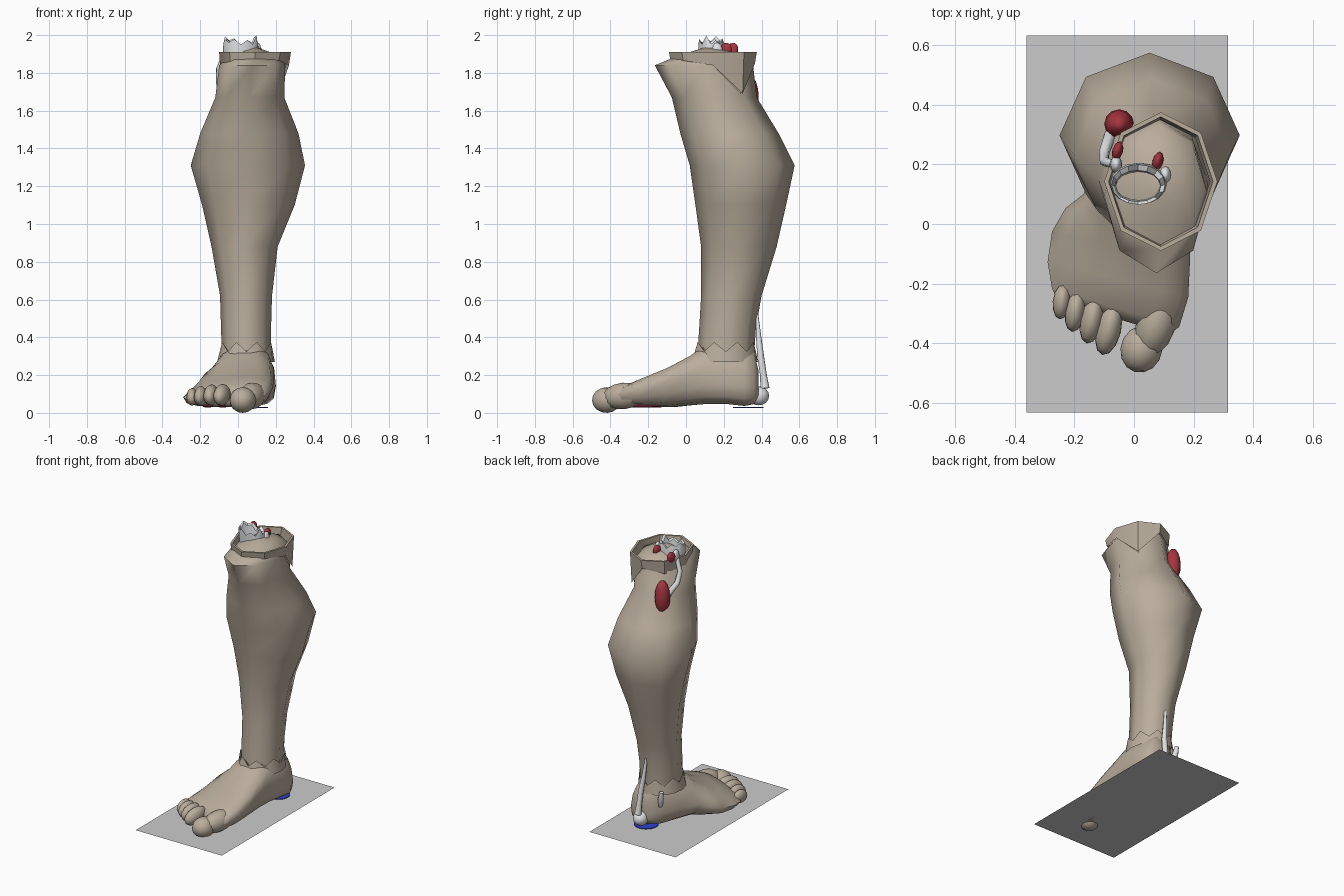
import bpy, bmesh, math, random
from mathutils import Vector

random.seed(4)
if bpy.data.objects.get("Cube"):
    bpy.data.objects.remove(bpy.data.objects["Cube"])


def material(name, r, g, b):
    m = bpy.data.materials.new(name)
    m.use_nodes = True
    m.diffuse_color = (r, g, b, 1)
    m.node_tree.nodes["Principled BSDF"].inputs["Base Color"].default_value = (r, g, b, 1)
    return m


SKIN = material("skin", 0.49, 0.42, 0.335)
BONE = material("bone", 0.75, 0.76, 0.77)
MUSCLE = material("muscle red", 0.38, 0.035, 0.05)
FLOOR = material("floor grey", 0.6, 0.6, 0.6)
BLUE = material("marker blue", 0.03, 0.05, 0.6)


def finish(name, bm, mat, angle=60):
    bmesh.ops.recalc_face_normals(bm, faces=bm.faces)
    me = bpy.data.meshes.new(name)
    bm.to_mesh(me)
    bm.free()
    ob = bpy.data.objects.new(name, me)
    bpy.context.collection.objects.link(ob)
    me.materials.append(mat)
    bpy.ops.object.select_all(action="DESELECT")
    ob.select_set(True)
    bpy.context.view_layer.objects.active = ob
    bpy.ops.object.shade_smooth_by_angle(angle=math.radians(angle))
    return ob


def loft(name, rings, mat, caps=(True, True), angle=60):
    bm = bmesh.new()
    vs = [[bm.verts.new(p) for p in r] for r in rings]
    n = len(rings[0])
    for a, b in zip(vs, vs[1:]):
        for i in range(n):
            j = (i + 1) % n
            bm.faces.new((a[i], a[j], b[j], b[i]))
    if caps[0]:
        bm.faces.new(vs[0])
    if caps[1]:
        bm.faces.new(vs[-1])
    return finish(name, bm, mat, angle)


def power(v, e):
    return math.copysign(abs(v) ** e, v)


def oval(xl, xr, yf, yb, n, z, e=1.0):
    """Horizontal ring from its four extremes; z is a number or a function of the index."""
    cx, cy = (xl + xr) / 2, (yf + yb) / 2
    pts = []
    for i in range(n):
        a = math.tau * i / n
        pts.append((cx + (xr - xl) / 2 * power(math.cos(a), e),
                    cy + (yb - yf) / 2 * power(math.sin(a), e),
                    z(i) if callable(z) else z))
    return pts


def ellipsoid(name, centre, size, mat, direction=None, segs=12):
    bm = bmesh.new()
    bmesh.ops.create_uvsphere(bm, u_segments=segs, v_segments=8, radius=1)
    for v in bm.verts:
        v.co = Vector(v.co) * Vector(size)
    if direction:
        q = Vector((0, -1, 0)).rotation_difference(Vector(direction))
        bmesh.ops.rotate(bm, verts=bm.verts, matrix=q.to_matrix(), cent=(0, 0, 0))
    bmesh.ops.translate(bm, verts=bm.verts, vec=centre)
    return finish(name, bm, mat, 80)


def strand(name, points, mat):
    """Tapered flexible tube; each point is x, y, z, radius."""
    cu = bpy.data.curves.new(name, "CURVE")
    cu.dimensions = "3D"
    cu.bevel_depth = 1
    cu.bevel_resolution = 2
    cu.use_fill_caps = True
    cu.materials.append(mat)
    sp = cu.splines.new("POLY")
    sp.points.add(len(points) - 1)
    for p, (x, y, z, r) in zip(sp.points, points):
        p.co = (x, y, z, 1)
        p.radius = r
    ob = bpy.data.objects.new(name, cu)
    bpy.context.collection.objects.link(ob)


# Lower leg: height, left, right, front, back; closed by a shallow dome
leg = [(0.3, -.085, .175, .06, .36), (0.45, -.09, .175, .07, .37),
       (0.62, -.095, .18, .08, .40), (0.88, -.14, .21, .08, .48),
       (1.1, -.19, .30, .05, .53), (1.31, -.25, .355, .02, .575),
       (1.48, -.2, .32, -.03, .49), (1.67, -.12, .245, -.075, .375),
       (1.84, -.10, .25, -.165, .355), (1.875, -.06, .24, -.08, .33),
       (1.91, .0, .17, .02, .25), (1.935, .07, .1, .1, .15)]
loft("lower_leg", [oval(l, r, f, b, 8, z) for z, l, r, f, b in leg], SKIN, angle=75)

# Torn skin rim around the knee, hanging lowest at the inner back corner
hang = [1.84, 1.69, 1.85, 1.82, 1.84, 1.86, 1.85, 1.865]
loft("knee_skin_rim",
     [oval(-.095, .27, -.08, .365, 8, lambda i: hang[i]),
      oval(-.1, .28, -.09, .375, 8, 1.91),
      oval(-.085, .265, -.075, .36, 8, 1.91),
      oval(-.08, .255, -.065, .35, 8, lambda i: hang[i])], SKIN, (False, False), 40)

# Foot: centre y, slant, outer x, inner x, sole, top, ridge x
foot = [(-.335, -.3, -.255, .11, .05, .11, -.02), (-.30, -.3, -.275, .14, .035, .15, 0),
        (-.2, -.25, -.29, .16, .03, .19, .03), (-.08, -.2, -.275, .16, .03, .24, .05),
        (.03, -.1, -.23, .17, .04, .305, .05), (.1, 0, -.17, .185, .045, .36, .05),
        (.22, 0, -.12, .2, .045, .36, .05), (.31, 0, -.06, .2, .035, .35, .06),
        (.36, 0, -.02, .18, .045, .33, .07), (.385, 0, .03, .14, .08, .22, .08)]


def foot_ring(y, slant, xl, xr, z0, z1, ridge):
    cx, zc = (xl + xr) / 2, z0 + (z1 - z0) * .33
    pts = []
    for i in range(14):
        a = math.tau * i / 14
        c, s = power(math.cos(a), .85), math.sin(a)
        x = cx + (xr - xl) / 2 * c + (ridge - cx) * max(0, s)
        z = zc + ((z1 - zc) * s if s > 0 else (zc - z0) * power(s, .6))
        pts.append((x, y + slant * x, z))
    return pts


loft("foot", [foot_ring(*f) for f in foot], SKIN, angle=75)

# Jagged cuff where the foot skin meets the leg
loft("ankle_cuff",
     [oval(-.11, .195, .03, .38, 16, .27),
      oval(-.095, .185, .05, .37, 16, lambda i: .325 + .05 * (i % 2)),
      oval(-.08, .17, .065, .355, 16, .32)], SKIN, (False, False), 40)

# Toes: x, y, z, half width, half length, half height, sideways lean
toes = [(-.243, -.262, .085, .03, .06, .045, -.1), (-.198, -.295, .09, .034, .07, .05, -.15),
        (-.143, -.325, .095, .038, .08, .053, -.2), (-.085, -.355, .095, .042, .09, .055, -.25)]
for i, (x, y, z, w, l, h, lean) in enumerate(toes):
    ellipsoid(f"small_toe_{i + 1}", (x, y, z), (w, l, h), SKIN, (-lean * -1, -1, -.25))
ellipsoid("big_toe_base", (.075, -.33, .09), (.068, .12, .07), SKIN, (-.3, -1, -.1))
ellipsoid("big_toe_tip", (.025, -.42, .068), (.07, .08, .068), SKIN, (-.3, -1, -.05), 14)

# Broken shin bone: hollow tube with a splintered top
splinter = [random.uniform(1.945, 1.975) + .025 * (i % 2) for i in range(16)]
loft("shin_bone",
     [oval(-.06, .09, .08, .2, 16, 1.75), oval(-.08, .11, .065, .205, 16, 1.93),
      oval(-.075, .105, .065, .2, 16, lambda i: splinter[i]),
      oval(-.065, .09, .075, .18, 16, lambda i: splinter[i] - .01),
      oval(-.06, .085, .08, .175, 16, 1.9)], BONE, (True, False), 30)
for name, x, y in (("shin_knob_inner", .105, .165), ("shin_knob_outer", -.06, .2)):
    ellipsoid(name, (x, y, 1.91), (.02, .03, .05), BONE)

# Thin calf bone head at the outer side of the knee
strand("calf_bone", [(-.05, .31, 1.62, .012), (-.08, .3, 1.7, .02), (-.1, .24, 1.75, .018),
                     (-.1, .21, 1.82, .016), (-.07, .2, 1.9, .014)], BONE)

# Muscles showing at the back of the knee
ellipsoid("knee_muscle", (-.05, .335, 1.67), (.05, .05, .12), MUSCLE)
for name, x, y in (("muscle_stump_outer", -.055, .245), ("muscle_stump_inner", .08, .21)):
    ellipsoid(name, (x, y, 1.92), (.018, .032, .04), MUSCLE, (-.3, -1, .3))

# Heel tendon and heel bone
strand("heel_tendon", [(.05, .375, .52, .008), (.06, .385, .4, .014), (.075, .395, .3, .018),
                       (.08, .41, .2, .018), (.085, .418, .13, .024)], BONE)
ellipsoid("heel_bone", (.085, .385, .09), (.05, .055, .05), BONE)
strand("ankle_bone_edge", [(-.06, .36, .3, .014), (-.05, .355, .24, .02),
                           (-.04, .345, .19, .012)], BONE)

# Sole muscles under the ball of the foot
for i, x in enumerate((-.16, -.08, .0, .08)):
    ellipsoid(f"sole_muscle_{i + 1}", (x, -.22 - .2 * x, .037), (.03, .1, .009), MUSCLE)

# Heel marker disc and ground sheet
loft("heel_marker", [oval(.0, .16, .25, .41, 24, z) for z in (.027, .032)], BLUE, angle=30)
bm = bmesh.new()
bm.faces.new([bm.verts.new((x, y, .024)) for x, y in
              ((-.36, -.632), (.315, -.632), (.315, .632), (-.36, .632))])
finish("ground_sheet", bm, FLOOR)
